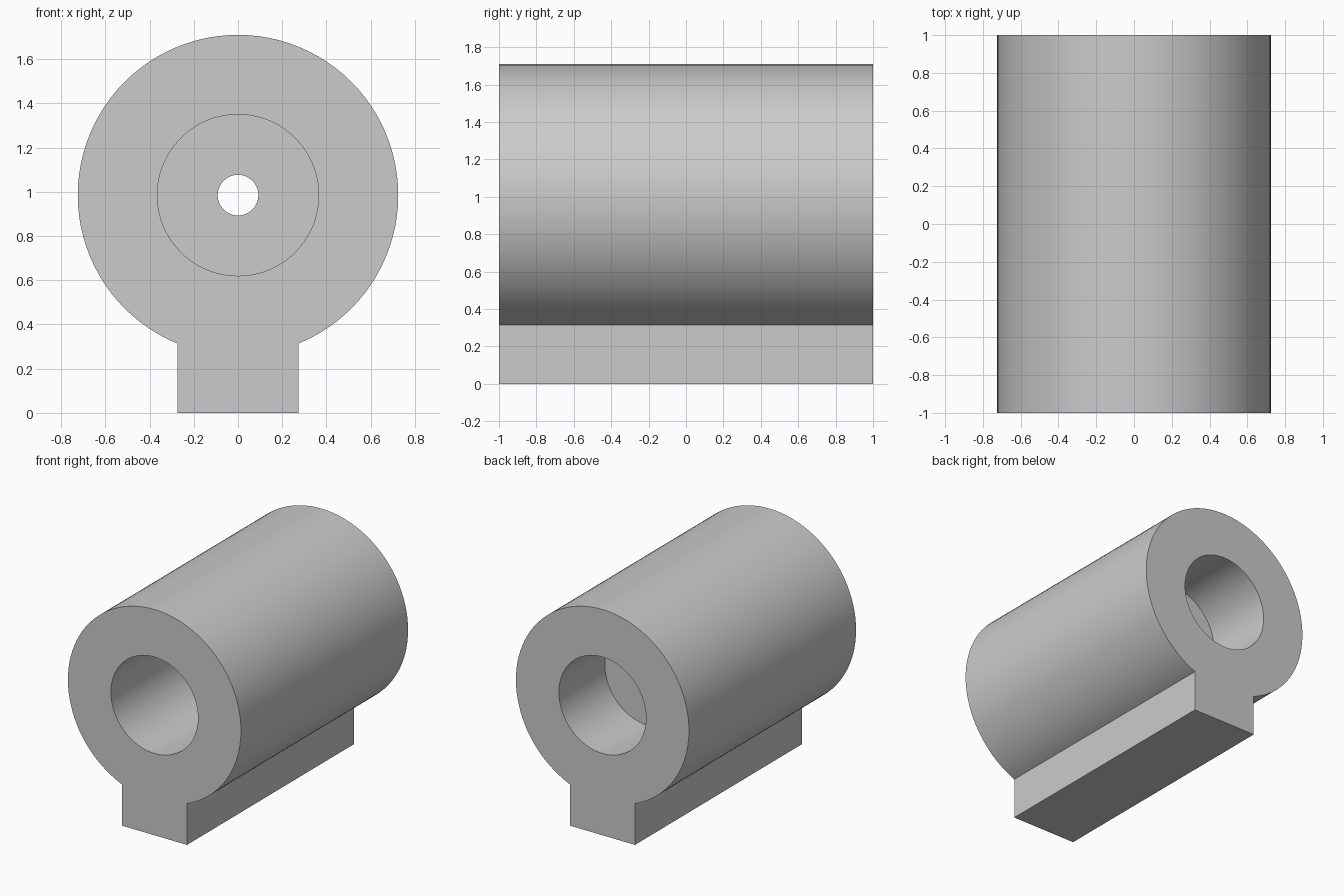
import bpy
from math import pi, radians

if "Cube" in bpy.data.objects:
    bpy.data.objects.remove(bpy.data.objects["Cube"])

AXIS_Z = 0.985
RADIUS = 0.725
BORE = 0.365
HOLE = 0.092

grey = bpy.data.materials.new("light_grey")
grey.use_nodes = True
colour = (0.6, 0.6, 0.6, 1)
grey.diffuse_color = colour
grey.node_tree.nodes["Principled BSDF"].inputs["Base Color"].default_value = colour


def tube(name, radius, y0, y1, sides=96):
    """Solid cylinder along y between two positions."""
    bpy.ops.mesh.primitive_cylinder_add(
        vertices=sides, radius=radius, depth=y1 - y0,
        location=(0, (y0 + y1) / 2, AXIS_Z), rotation=(pi / 2, 0, 0))
    obj = bpy.context.object
    obj.name = name
    obj.data.materials.append(grey)
    bpy.ops.object.transform_apply()
    return obj


def combine(target, tool, operation):
    """Boolean the tool into the target and discard the tool."""
    mod = target.modifiers.new(operation.lower(), "BOOLEAN")
    mod.operation = operation
    mod.solver = "EXACT"
    mod.object = tool
    bpy.context.view_layer.objects.active = target
    bpy.ops.object.modifier_apply(modifier=mod.name)
    bpy.data.objects.remove(tool)


# Round housing
housing = tube("housing", RADIUS, -1, 1)

# Foot rail along the underside
bpy.ops.mesh.primitive_cube_add(size=1, location=(0, 0, 0.25))
foot = bpy.context.object
foot.name = "foot_rail"
foot.scale = (0.546, 2, 0.5)
bpy.ops.object.transform_apply()
foot.data.materials.append(grey)
combine(housing, foot, "UNION")

# Deep front bore, shallow back bore, small hole through the web between
combine(housing, tube("front_bore", BORE, -1.2, 0.09), "DIFFERENCE")
combine(housing, tube("back_bore", BORE, 0.45, 1.2), "DIFFERENCE")
combine(housing, tube("shaft_hole", HOLE, -0.2, 0.8, 48), "DIFFERENCE")

# Smooth round walls, crisp rims
bpy.ops.object.select_all(action="DESELECT")
housing.select_set(True)
bpy.context.view_layer.objects.active = housing
bpy.ops.object.shade_smooth_by_angle(angle=radians(30))
